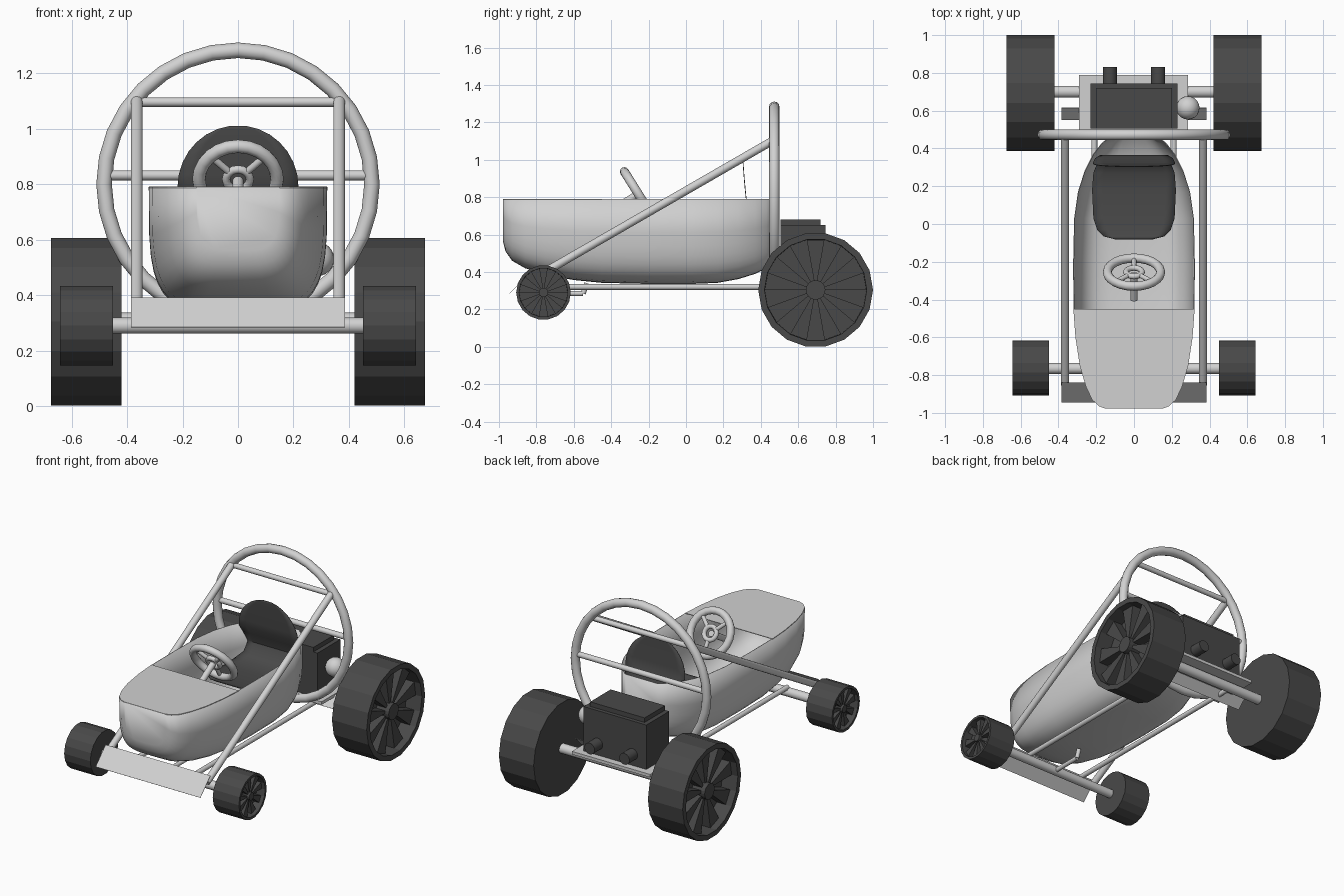
import bpy, bmesh, math
from mathutils import Vector

if "Cube" in bpy.data.objects:
    bpy.data.objects.remove(bpy.data.objects["Cube"])


def material(name, v):
    m = bpy.data.materials.new(name)
    m.diffuse_color = (v, v, v, 1)
    m.use_nodes = True
    m.node_tree.nodes["Principled BSDF"].inputs["Base Color"].default_value = m.diffuse_color
    return m


LIGHT = material("light_grey", 0.64)
DARK = material("dark_grey", 0.066)


def finish(ob, name, mat, smooth=True):
    ob.name = name
    ob.data.materials.clear()
    ob.data.materials.append(mat)
    if smooth:
        bpy.ops.object.select_all(action='DESELECT')
        ob.select_set(True)
        bpy.context.view_layer.objects.active = ob
        bpy.ops.object.shade_smooth_by_angle(angle=math.radians(40))
    return ob


def from_bmesh(bm, name, mat, smooth=True, fix=True):
    if fix:
        bmesh.ops.recalc_face_normals(bm, faces=bm.faces)
    me = bpy.data.meshes.new(name)
    bm.to_mesh(me)
    bm.free()
    ob = bpy.data.objects.new(name, me)
    bpy.context.collection.objects.link(ob)
    return finish(ob, name, mat, smooth)


def tube(name, a, b, r, mat=LIGHT, sides=14):
    a, b = Vector(a), Vector(b)
    d = b - a
    bpy.ops.mesh.primitive_cylinder_add(vertices=sides, radius=r, depth=d.length, location=(a + b) / 2,
                                        rotation=d.to_track_quat('Z', 'Y').to_euler())
    return finish(bpy.context.object, name, mat)


def box(name, lo, hi, mat):
    lo, hi = Vector(lo), Vector(hi)
    bpy.ops.mesh.primitive_cube_add(size=1, location=(lo + hi) / 2)
    ob = bpy.context.object
    ob.scale = hi - lo
    return finish(ob, name, mat, False)


def torus(name, loc, rot, R, r, segs=28):
    bpy.ops.mesh.primitive_torus_add(location=loc, rotation=rot, major_radius=R, minor_radius=r,
                                     major_segments=segs, minor_segments=12)
    return finish(bpy.context.object, name, LIGHT)


def slanted_plate(name, w, y0, z0, y1, z1):
    bm = bmesh.new()
    bm.faces.new([bm.verts.new(p) for p in ((-w, y0, z0), (w, y0, z0), (w, y1, z1), (-w, y1, z1))])
    solidify(from_bmesh(bm, name, LIGHT, False, False), 0.002)


def solidify(ob, t):
    m = ob.modifiers.new("thickness", 'SOLIDIFY')
    m.thickness = t


# wheels: 18-sided drum with a recessed outer face, wedge spokes and a hub
def wheel(name, side, x_in, x_out, y, z, r, dish):
    bm = bmesh.new()
    n = 18

    def pt(x, rad, a):
        return bm.verts.new((side * x, y + rad * math.cos(a), z + rad * math.sin(a)))

    angles = [2 * math.pi * i / n for i in range(n)]
    profile = [(x_in, r), (x_out, r), (x_out, 0.89 * r), (x_out - dish, 0.885 * r)]
    rings = [[pt(x, rad, a) for a in angles] for x, rad in profile]
    for A, B in zip(rings, rings[1:]):
        for i in range(n):
            bm.faces.new((A[i], A[(i + 1) % n], B[(i + 1) % n], B[i]))
    bm.faces.new(rings[0])
    bm.faces.new(rings[-1])

    def prism(outline, x0, x1):
        lo = [pt(x0, rad, a) for rad, a in outline]
        hi = [pt(x1, rad, a) for rad, a in outline]
        bm.faces.new(lo)
        bm.faces.new(hi)
        for i in range(len(lo)):
            j = (i + 1) % len(lo)
            bm.faces.new((lo[i], lo[j], hi[j], hi[i]))

    prism([(0.17 * r, a) for a in angles], x_out - dish, x_out - 0.15 * dish)
    for i in range(0, n, 2):
        a, b = angles[i], angles[i + 1]
        prism([(0.15 * r, a), (0.885 * r, a), (0.885 * r, b), (0.15 * r, b)],
              x_out - dish * 0.98, x_out - dish * 0.4)
    from_bmesh(bm, name, DARK, False)


for side, tag in ((1, "right"), (-1, "left")):
    wheel("rear_wheel_" + tag, side, 0.42, 0.675, 0.693, 0.304, 0.307, 0.11)
    wheel("front_wheel_" + tag, side, 0.45, 0.642, -0.762, 0.29, 0.146, 0.06)
    # side frame tubes
    x = side * 0.365
    tube("diagonal_tube_" + tag, (x, 0.46, 1.10), (x, -0.85, 0.345), 0.022)
    x = side * 0.21
    tube("lower_rail_" + tag, (x, -0.765, 0.32), (x, 0.70, 0.32), 0.016)
    x = side * 0.128
    tube("exhaust_" + tag, (x, 0.72, 0.43), (x, 0.83, 0.43), 0.038, DARK)

# axles and cross members
tube("front_axle", (-0.46, -0.765, 0.29), (0.46, -0.765, 0.29), 0.029)
tube("rear_axle", (-0.43, 0.70, 0.305), (0.43, 0.70, 0.305), 0.032)
tube("steering_link", (0, -0.76, 0.285), (0, -0.55, 0.285), 0.014)
tube("steering_link_end", (0, -0.55, 0.285), (0, -0.53, 0.34), 0.014)
slanted_plate("front_bumper", 0.385, -0.945, 0.285, -0.84, 0.392)
slanted_plate("rear_cross_plate", 0.385, 0.55, 0.285, 0.615, 0.35)

# roll hoop with two cross bars
torus("roll_hoop", (0, 0.472, 0.80), (math.pi / 2, 0, 0), 0.483, 0.028, 32)
tube("upper_cross_bar", (-0.38, 0.46, 1.096), (0.38, 0.46, 1.096), 0.017)
tube("middle_cross_bar", (-0.48, 0.472, 0.832), (0.48, 0.472, 0.832), 0.018)

# tub body lofted from stations of (y, half width, bottom height)
TOP = 0.79
stations = [(-0.978, 0.15, 0.56), (-0.965, 0.185, 0.51), (-0.93, 0.222, 0.46), (-0.86, 0.255, 0.42),
            (-0.75, 0.287, 0.385), (-0.6, 0.31, 0.357), (-0.45, 0.321, 0.342), (-0.2, 0.322, 0.336),
            (0.03, 0.317, 0.336), (0.17, 0.297, 0.342), (0.28, 0.262, 0.362), (0.37, 0.217, 0.39),
            (0.43, 0.17, 0.42), (0.47, 0.12, 0.45)]


def section(bm, y, w, zb):
    ring = []
    for i in range(21):
        t = math.pi * i / 20
        c, s = math.cos(t), max(math.sin(t), 0)
        ring.append(bm.verts.new((w * math.copysign(abs(c) ** 0.5, c), y, TOP - (TOP - zb) * s ** 0.5)))
    return ring


bm = bmesh.new()
rings = [section(bm, *s) for s in stations]
for A, B in zip(rings, rings[1:]):
    for i in range(20):
        bm.faces.new((A[i], A[i + 1], B[i + 1], B[i]))
bm.faces.new(rings[0])
bm.faces.new(rings[-1][::-1])
bmesh.ops.recalc_face_normals(bm, faces=bm.faces)
if sum(f.normal.z * f.calc_area() for f in bm.faces) > 0:
    bmesh.ops.reverse_faces(bm, faces=bm.faces)
solidify(from_bmesh(bm, "body_tub", LIGHT, True, False), 0.005)

# front deck covering the nose
bm = bmesh.new()
front = stations[:7]
outline = [(w, y) for y, w, _ in front] + [(-w, y) for y, w, _ in reversed(front)]
deck = bm.faces.new([bm.verts.new((x, y, TOP + 0.001)) for x, y in outline])
bm.normal_update()
if deck.normal.z < 0:
    deck.normal_flip()
solidify(from_bmesh(bm, "front_deck", LIGHT, False, False), 0.004)

# seat sheet: cushion curving up into a round-topped back (y, z, half width)
seat = [(-0.08, 0.60, 0.10), (-0.065, 0.595, 0.16), (-0.03, 0.59, 0.195), (0.03, 0.585, 0.215),
        (0.18, 0.58, 0.222), (0.27, 0.59, 0.215), (0.33, 0.62, 0.19), (0.36, 0.68, 0.18),
        (0.345, 0.74, 0.205)]
for i in range(8):
    a = math.radians(82) * i / 7
    seat.append((0.302 + 0.018 * (1 - i / 7) ** 2, 0.79 + 0.222 * math.sin(a), 0.218 * math.cos(a)))
bm = bmesh.new()
rows = [[bm.verts.new((w * k / 4, y, z)) for k in range(-4, 5)] for y, z, w in seat]
for A, B in zip(rows, rows[1:]):
    for i in range(8):
        bm.faces.new((A[i], A[i + 1], B[i + 1], B[i]))
solidify(from_bmesh(bm, "seat", DARK, True, False), 0.004)

# steering wheel, tilted forwards at the top
tilt = math.atan2(0.85, 0.53)
centre = Vector((0, -0.255, 0.817))
up, axis = Vector((0, -0.53, 0.85)), Vector((0, 0.85, 0.53))
torus("steering_wheel_rim", centre, (-tilt, 0, 0), 0.141, 0.024, 24)
torus("steering_wheel_hub", centre, (-tilt, 0, 0), 0.043, 0.015, 16)
for i, deg in enumerate((45, 135, 270)):
    a = math.radians(deg)
    d = Vector((1, 0, 0)) * math.cos(a) + up * math.sin(a)
    tube(f"steering_spoke_{i}", centre + d * 0.04, centre + d * 0.14, 0.013)
tube("steering_column", centre - axis * 0.01, centre - axis * 0.17, 0.02)

# engine on its base plate, with the round tank beside it
box("engine_plate", (-0.29, 0.47, 0.335), (0.285, 0.79, 0.355), LIGHT)
box("engine_block", (-0.23, 0.505, 0.355), (0.23, 0.745, 0.65), DARK)
box("engine_lid", (-0.20, 0.505, 0.65), (0.20, 0.72, 0.68), DARK)
bpy.ops.mesh.primitive_uv_sphere_add(segments=20, ring_count=12, radius=0.062, location=(0.285, 0.615, 0.53))
finish(bpy.context.object, "round_tank", LIGHT)
